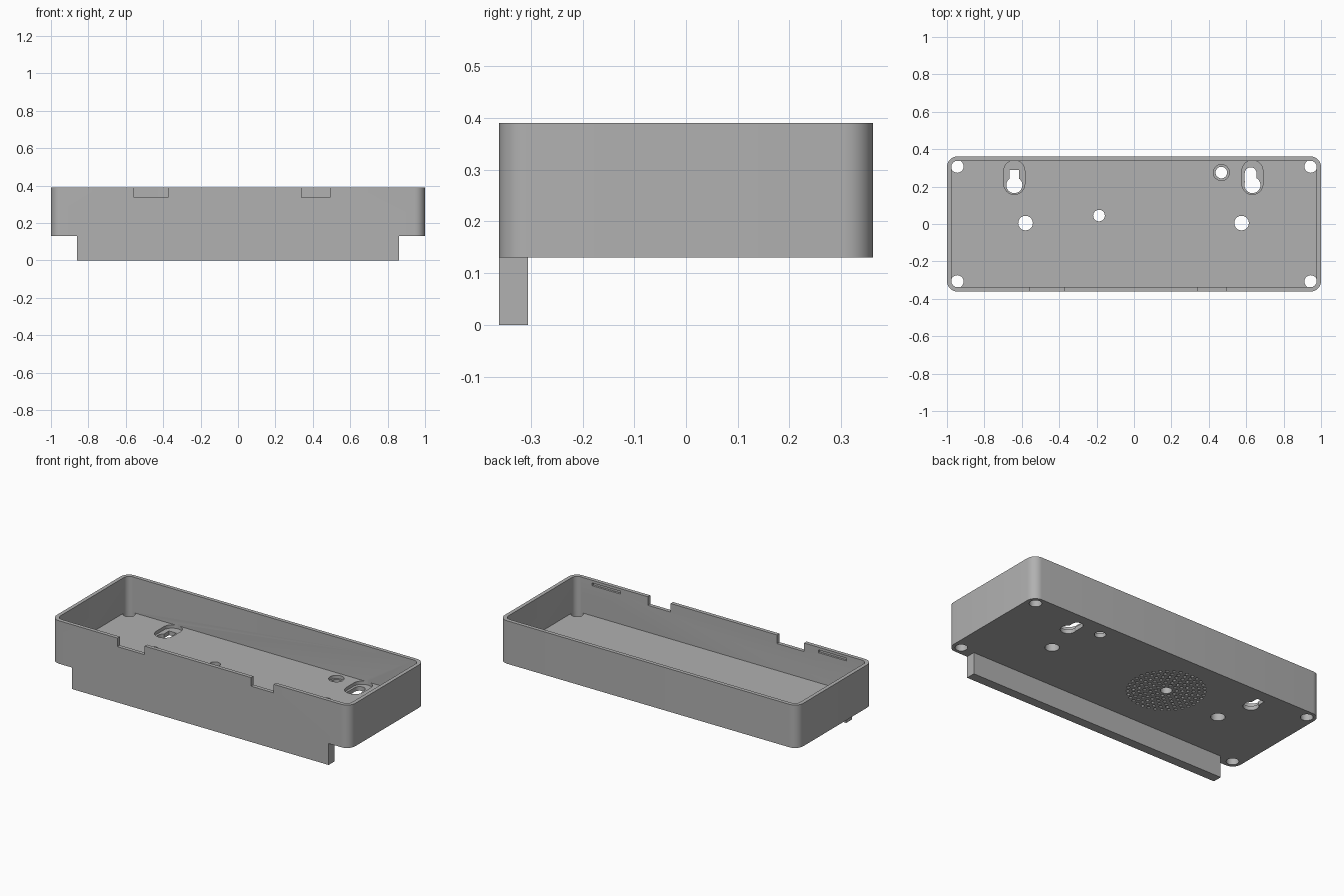
import bpy, bmesh
from math import pi, sin, cos, radians

cube = bpy.data.objects.get("Cube")
if cube:
    bpy.data.objects.remove(cube)

TOP, BASE, FLOOR = 0.39, 0.13, 0.175   # rim, underside and inner floor heights
HALF_X, HALF_Y, WALL = 1.0, 0.361, 0.023
FRONT = -HALF_Y

grey = bpy.data.materials.new("plain grey")
grey.use_nodes = True
grey.diffuse_color = (0.44, 0.44, 0.44, 1)
grey.node_tree.nodes["Principled BSDF"].inputs["Base Color"].default_value = grey.diffuse_color


def circle(x, y, r, n=32):
    return [(x + r * cos(2 * pi * i / n), y + r * sin(2 * pi * i / n)) for i in range(n)]


def rounded(x0, x1, y0, y1, r, n=8):
    """Rectangle outline with rounded corners."""
    corners = [(x1 - r, y1 - r), (x0 + r, y1 - r), (x0 + r, y0 + r), (x1 - r, y0 + r)]
    return [(cx + r * cos(pi / 2 * (q + i / n)), cy + r * sin(pi / 2 * (q + i / n)))
            for q, (cx, cy) in enumerate(corners) for i in range(n + 1)]


def rect(x0, x1, y0, y1):
    return [(x0, y0), (x1, y0), (x1, y1), (x0, y1)]


def prisms(name, outlines, z0, z1):
    """One object holding an upright prism for every outline."""
    bm = bmesh.new()
    for outline in outlines:
        low = [bm.verts.new((x, y, z0)) for x, y in outline]
        high = [bm.verts.new((x, y, z1)) for x, y in outline]
        bm.faces.new(low[::-1])
        bm.faces.new(high)
        for i in range(len(low)):
            j = (i + 1) % len(low)
            bm.faces.new((low[i], low[j], high[j], high[i]))
    mesh = bpy.data.meshes.new(name)
    bm.to_mesh(mesh)
    bm.free()
    mesh.materials.append(grey)
    obj = bpy.data.objects.new(name, mesh)
    bpy.context.collection.objects.link(obj)
    return obj


def combine(target, operation, outlines, z0, z1):
    """Boolean a set of prisms into the target, then drop the helper."""
    helper = prisms("helper", outlines, z0, z1)
    helper.hide_render = True
    mod = target.modifiers.new("shape", "BOOLEAN")
    mod.operation, mod.solver, mod.object = operation, "EXACT", helper
    bpy.context.view_layer.objects.active = target
    bpy.ops.object.modifier_apply(modifier=mod.name)
    bpy.data.objects.remove(helper)


# Open tray with rounded corners
tray = prisms("enclosure_tray", [rounded(-HALF_X, HALF_X, -HALF_Y, HALF_Y, 0.055)], BASE, TOP)
combine(tray, "DIFFERENCE",
        [rounded(WALL - HALF_X, HALF_X - WALL, WALL - HALF_Y, HALF_Y - WALL, 0.034)], FLOOR, TOP + 0.1)

# Hanging lip under the front wall
combine(tray, "UNION", [rect(-0.86, 0.86, FRONT, -0.305)], 0, BASE + 0.02)

# Notches through the front rim
combine(tray, "DIFFERENCE",
        [rect(a, b, FRONT - 0.05, FRONT + 0.05) for a, b in ((-0.555, -0.373), (0.34, 0.492))],
        0.338, TOP + 0.1)

# Shallow latch slots inside the front wall
inner = FRONT + WALL
combine(tray, "DIFFERENCE",
        [rect(a, b, inner - 0.012, inner + 0.02) for a, b in ((-0.84, -0.65), (0.675, 0.865))],
        0.357, 0.374)

# Recesses in the floor around the keyholes and the small rear hole
combine(tray, "DIFFERENCE",
        [rounded(x - 0.056, x + 0.056, 0.158, 0.34, 0.0555) for x in (-0.64, 0.633)]
        + [circle(0.467, 0.275, 0.043)], FLOOR - 0.02, FLOOR + 0.01)

# Through holes: corner screws, mounting holes, round part of the keyholes
holes = [circle(sx * 0.945, sy * 0.308, 0.034) for sx in (-1, 1) for sy in (-1, 1)]
holes += [circle(x, 0.005, 0.039) for x in (-0.58, 0.575)]
holes += [circle(0.467, 0.275, 0.031), circle(-0.187, 0.045, 0.031)]
holes += [circle(x, 0.208, 0.043) for x in (-0.64, 0.633)]
combine(tray, "DIFFERENCE", holes, BASE - 0.05, FLOOR + 0.005)

# Necks of the keyholes
combine(tray, "DIFFERENCE",
        [rect(-0.665, -0.615, 0.208, 0.29), rounded(0.592, 0.655, 0.2, 0.303, 0.031)],
        BASE - 0.05, FLOOR + 0.005)

# Blind speaker grille on the underside, in rings around the small hole
grille = []
for ring in range(2, 8):
    radius, count = 0.03 * ring - 0.004, 5 * ring
    grille += [circle(-0.187 + radius * cos(2 * pi * k / count),
                      0.045 + radius * sin(2 * pi * k / count), 0.01, 10) for k in range(count)]
combine(tray, "DIFFERENCE", grille, BASE - 0.05, BASE + 0.025)

# Smooth rounded walls, crisp edges
bpy.ops.object.select_all(action="DESELECT")
tray.select_set(True)
bpy.context.view_layer.objects.active = tray
bpy.ops.object.shade_smooth_by_angle(angle=radians(30))
